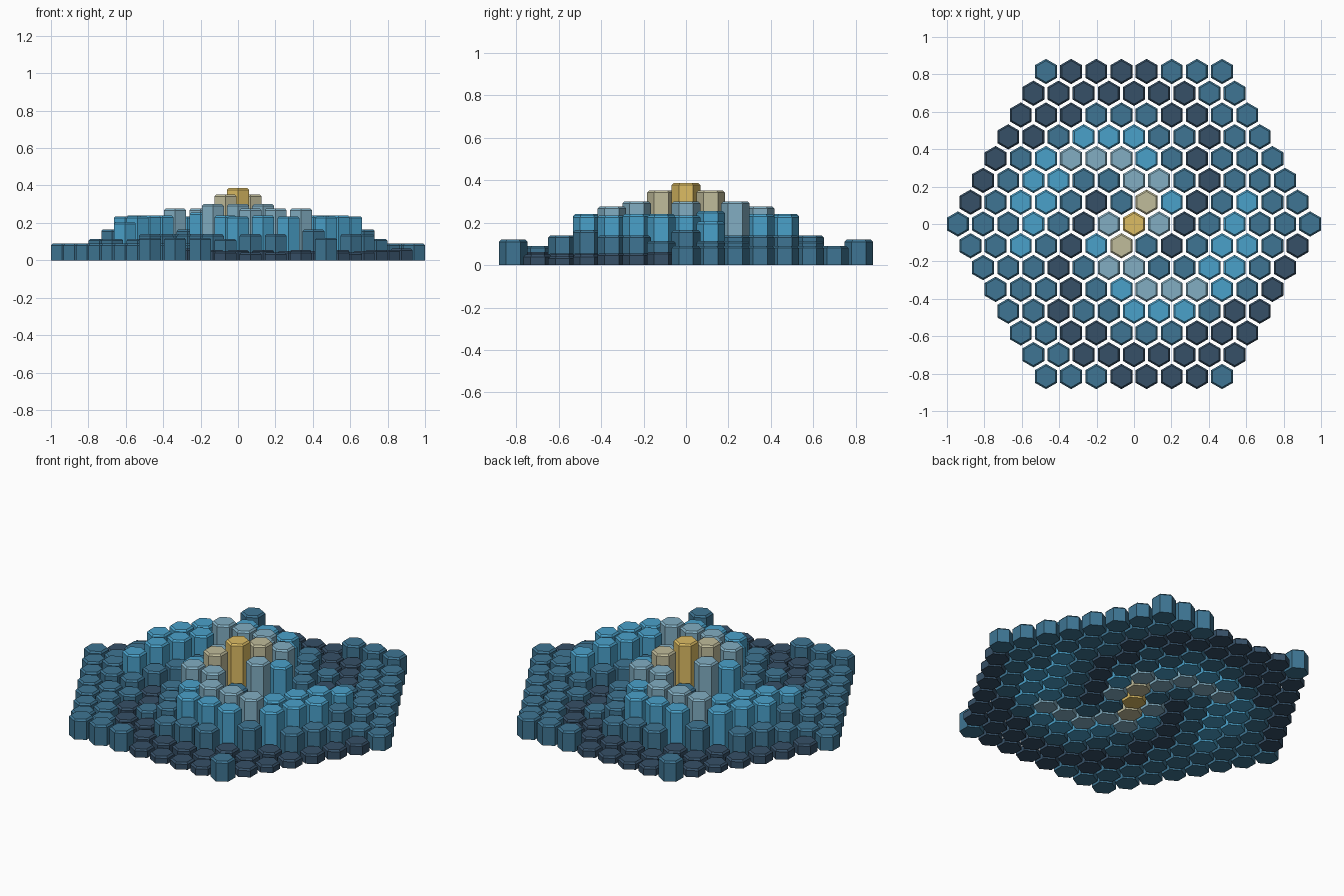
import bpy, bmesh, math

if "Cube" in bpy.data.objects:
    bpy.data.objects.remove(bpy.data.objects["Cube"])

PITCH = 0.1345                  # spacing of columns within a row
ROW = PITCH * math.sqrt(3) / 2  # spacing of rows
RADIUS = 0.0676                 # hexagon corner radius
CHAMFER = 0.01

# Upper half of the spiral map, back row to middle row; each letter is a colour band
HALF = [
    "TDDDDTTT",
    "DDDDDDDTT",
    "DDDTTTDDTT",
    "DDTBBBTTDTT",
    "DTBLLLBTDTTT",
    "DTBBTTLLTDTTT",
    "DTBBTDTSBDTBTT",
    "TTTBTDLGLDTBTTT",
]
# Front half is the back half turned by 180 degrees
ROWS = HALF + [r[::-1] for r in HALF[-2::-1]]

BANDS = {
    "D": ("slate", (54, 80, 103)),
    "T": ("teal", (62, 117, 147)),
    "B": ("blue", (74, 161, 202)),
    "L": ("pale_blue", (130, 174, 194)),
    "S": ("sand", (192, 188, 155)),
    "G": ("gold", (220, 188, 100)),
}


def linear(c):
    c /= 255
    return c / 12.92 if c <= 0.04045 else ((c + 0.055) / 1.055) ** 2.4


# Column centres and bands
cells = []
for i, row in enumerate(ROWS):
    for j, band in enumerate(row):
        cells.append(((j - (len(row) - 1) / 2) * PITCH, (7 - i) * ROW, band))


def height(x, y, band):
    """Column height from its band, its neighbours and its distance to the middle."""
    near = [b for u, v, b in cells if 0.01 < math.hypot(u - x, v - y) < PITCH * 1.1]
    bright = sum(b in "BLSG" for b in near)
    r = math.hypot(x, y)
    if band == "G":
        return 0.387
    if band == "S":
        return 0.352
    if band == "L":
        return 0.30 if r < 0.3 else 0.277
    if band == "B":
        return 0.255 if r < 0.25 else min(0.24, 0.19 + 0.015 * bright)
    if band == "T":
        if abs(y) > 6.5 * ROW:
            return 0.12
        return min(0.165, 0.09 + 0.025 * bright)
    return 0.042 + 0.007 * near.count("T")


def add_column(bm, x, y, h):
    """Hexagonal prism with a chamfered top."""
    rings = []
    for r, z in ((RADIUS, 0), (RADIUS, h - CHAMFER), (RADIUS - CHAMFER, h)):
        rings.append([bm.verts.new((x + r * math.cos(math.radians(30 + 60 * k)),
                                    y + r * math.sin(math.radians(30 + 60 * k)), z))
                      for k in range(6)])
    for a, b in zip(rings, rings[1:]):
        for k in range(6):
            n = (k + 1) % 6
            bm.faces.new((a[k], a[n], b[n], b[k]))
    bm.faces.new(rings[0][::-1])
    bm.faces.new(rings[-1])


# One object of columns per colour band
for key, (name, rgb) in BANDS.items():
    mat = bpy.data.materials.new(name)
    mat.diffuse_color = (*[linear(c) for c in rgb], 1)
    mat.use_nodes = True
    mat.node_tree.nodes["Principled BSDF"].inputs["Base Color"].default_value = mat.diffuse_color
    bm = bmesh.new()
    for x, y, band in cells:
        if band == key:
            add_column(bm, x, y, height(x, y, band))
    mesh = bpy.data.meshes.new(name + "_columns")
    bm.to_mesh(mesh)
    bm.free()
    mesh.materials.append(mat)
    bpy.context.collection.objects.link(bpy.data.objects.new(name + "_columns", mesh))
